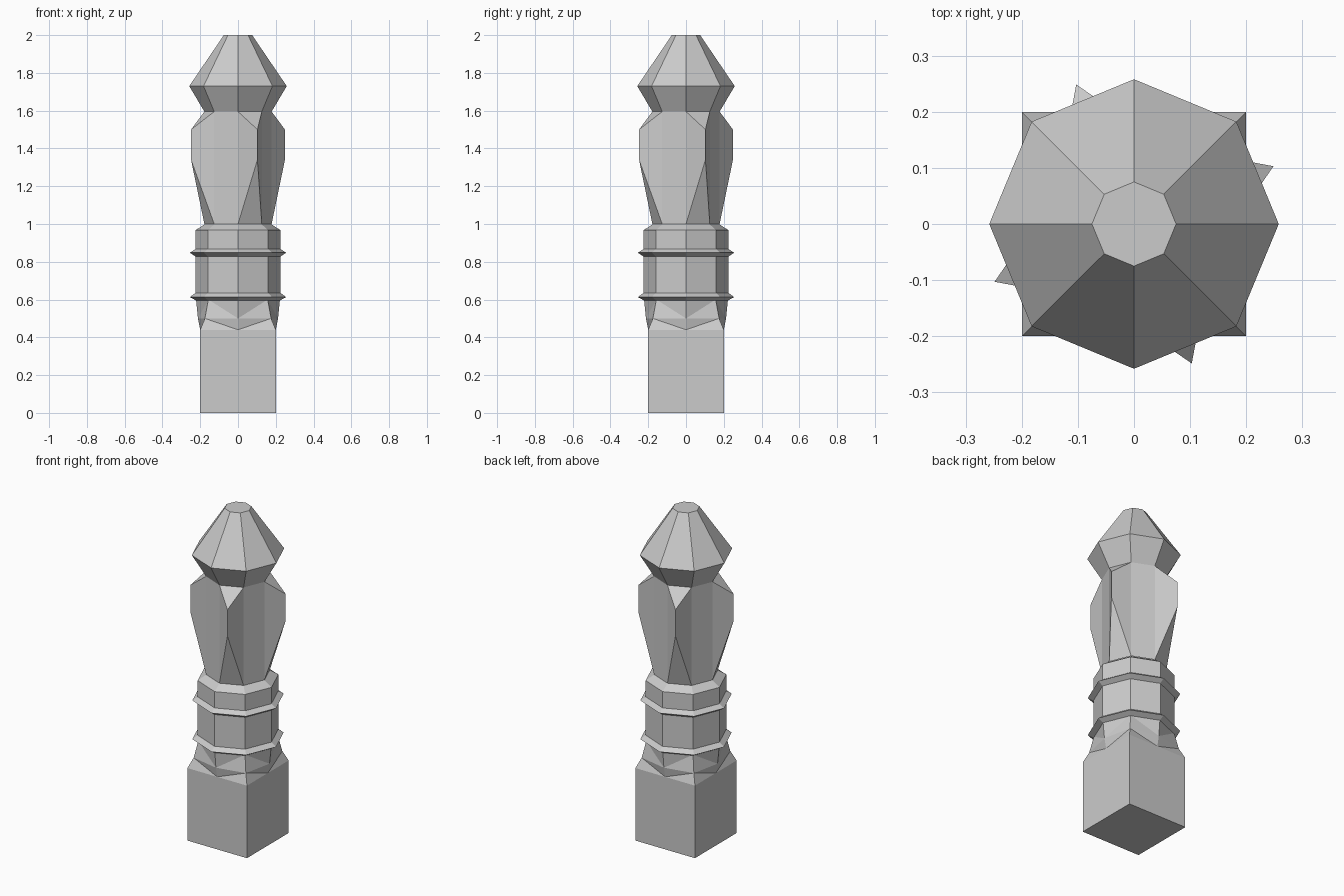
import bpy, bmesh
from math import cos, sin, pi

if "Cube" in bpy.data.objects:
    bpy.data.objects.remove(bpy.data.objects["Cube"])


def octagon(bm, r, z, r_diag=None):
    """Eight vertices, starting on +x; diagonal corners may have their own radius."""
    rd = r_diag or r
    out = []
    for i in range(8):
        q = rd if i % 2 else r
        out.append(bm.verts.new((q * cos(i * pi / 4), q * sin(i * pi / 4), z)))
    return out


def bridge(bm, a, b):
    n = len(a)
    for i in range(n):
        j = (i + 1) % n
        bm.faces.new((a[i], a[j], b[j], b[i]))


def finish(bm, name):
    bmesh.ops.recalc_face_normals(bm, faces=bm.faces[:])
    me = bpy.data.meshes.new(name)
    bm.to_mesh(me)
    bm.free()
    ob = bpy.data.objects.new(name, me)
    bpy.context.collection.objects.link(ob)
    return ob


def lathe(name, profile, cap_top=False):
    bm = bmesh.new()
    rings = [octagon(bm, r, z) for r, z in profile]
    for a, b in zip(rings, rings[1:]):
        bridge(bm, a, b)
    if cap_top:
        bm.faces.new(rings[-1])
    ob = finish(bm, name)
    return ob


# Square foot blending into the octagonal shaft
bm = bmesh.new()
D = 2 ** 0.5
foot = octagon(bm, 0.2, 0, 0.2 * D)
edge = octagon(bm, 0.2, 0.44, 0.2 * D)
shoulder = octagon(bm, 0.212, 0.5, 0.175 * D)
neck = octagon(bm, 0.222, 0.6)
bm.faces.new(foot)
bridge(bm, foot, edge)
for lo, hi, split_lo in ((edge, shoulder, True), (shoulder, neck, True)):
    for i in range(0, 8, 2):          # i = side middle, odd = corner
        for k in (i - 1, (i + 1) % 8):
            # crease runs from the side middle up to the corner
            bm.faces.new((lo[i], lo[k], hi[k]))
            bm.faces.new((lo[i], hi[k], hi[i]))
finish(bm, "square_foot")

# Octagonal collar with two raised rings
lathe("ringed_collar", [
    (0.222, 0.595), (0.255, 0.613), (0.225, 0.635),
    (0.225, 0.828), (0.255, 0.848), (0.225, 0.868),
    (0.225, 0.967), (0.175, 1.0)])

# Baluster: octagonal core with four of its sides pulled out to sharp ridges
bm = bmesh.new()
low, high = octagon(bm, 0.178, 1.0), octagon(bm, 0.178, 1.595)
for i in range(8):
    j = (i + 1) % 8
    if i % 2:
        bm.faces.new((low[i], low[j], high[j], high[i]))
    else:
        a = (i + 0.5) * pi / 4
        r0, r1 = [bm.verts.new((0.269 * cos(a), 0.269 * sin(a), z)) for z in (1.34, 1.5)]
        bm.faces.new((low[i], low[j], r0))
        bm.faces.new((high[j], high[i], r1))
        bm.faces.new((low[i], r0, r1, high[i]))
        bm.faces.new((low[j], high[j], r1, r0))
finish(bm, "ridged_baluster")

# Faceted finial
lathe("finial_cap", [(0.178, 1.595), (0.258, 1.73), (0.075, 2.0)], cap_top=True)
